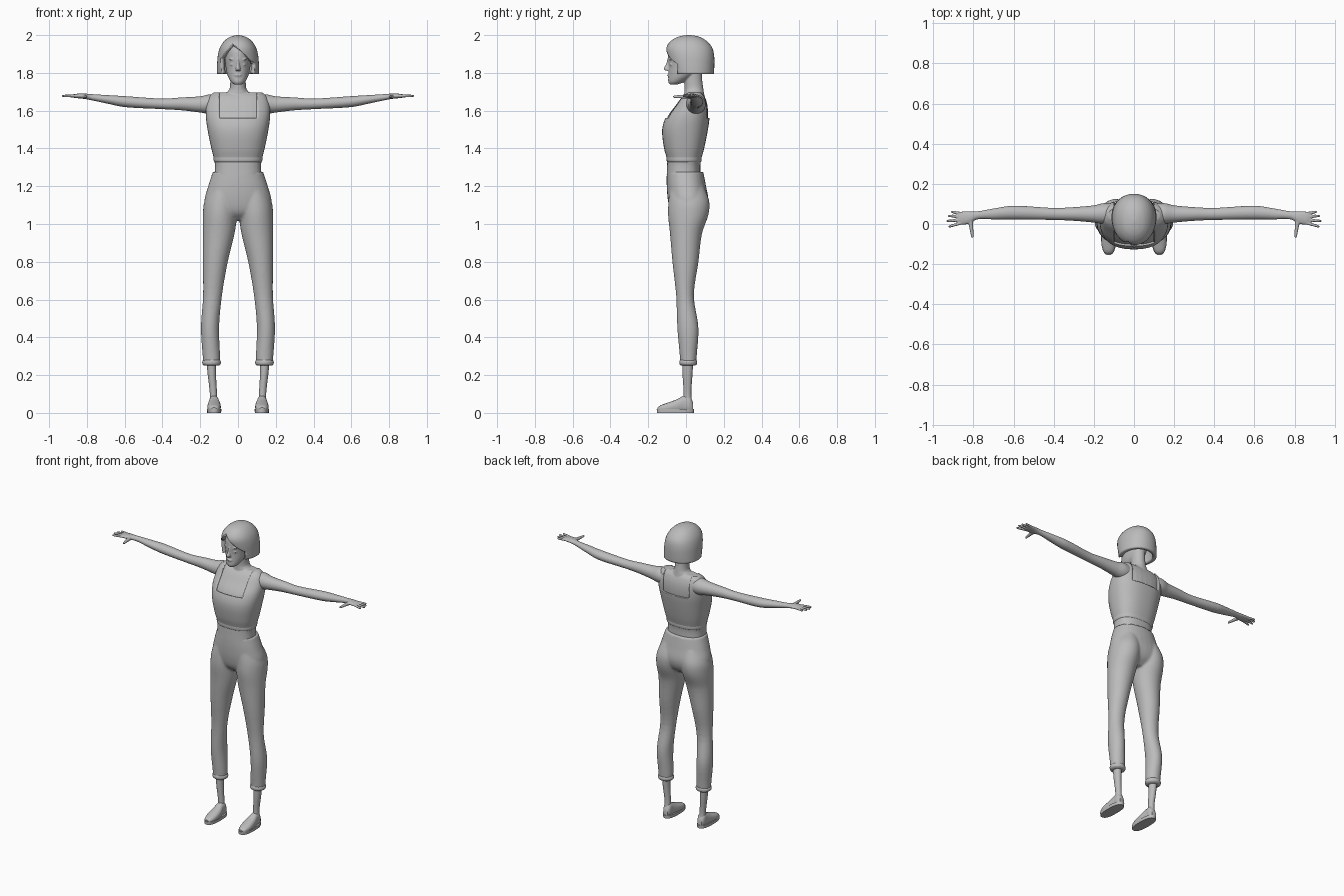
import bpy, bmesh, math
from mathutils import Vector, Matrix

cube = bpy.data.objects.get("Cube")
if cube:
    bpy.data.objects.remove(cube)

grey = bpy.data.materials.new("plain_grey")
grey.use_nodes = True
grey.diffuse_color = (0.5, 0.5, 0.5, 1)
grey.node_tree.nodes["Principled BSDF"].inputs["Base Color"].default_value = (0.5, 0.5, 0.5, 1)


def smooth_rings(rings, steps=5):
    """Hermite interpolation of ring values along the first number."""
    rings = sorted(rings)
    last = len(rings) - 1

    def slope(i, k):
        a, b = rings[max(i - 1, 0)], rings[min(i + 1, last)]
        return (b[k] - a[k]) / (b[0] - a[0])

    out = []
    for i in range(last):
        p, q = rings[i], rings[i + 1]
        d = q[0] - p[0]
        for j in range(steps):
            t = j / steps
            h = t * t * (3 - 2 * t)
            out.append([p[0] + d * t] + [
                p[k] + (q[k] - p[k]) * h
                + d * t * (1 - t) * ((1 - t) * slope(i, k) - t * slope(i + 1, k))
                for k in range(1, len(p))])
    return out + [list(rings[last])]


def loft(bm, rings, axis="Z", side=1, power=2.0, n=32, caps=True, grow=0.0):
    """Rings are (position, centre u, centre v, radius u, radius v)."""
    loops = []
    for t, u, v, ru, rv in smooth_rings(rings):
        loop = []
        for i in range(n):
            c, s = math.cos(math.tau * i / n), math.sin(math.tau * i / n)
            a = u + (ru + grow) * math.copysign(abs(c) ** (2 / power), c)
            b = v + (rv + grow) * math.copysign(abs(s) ** (2 / power), s)
            x, y, z = {"Z": (a, b, t), "X": (t, a, b), "Y": (a, t, b)}[axis]
            loop.append(bm.verts.new((side * x, y, z)))
        loops.append(loop)
    for lo, hi in zip(loops, loops[1:]):
        for i in range(n):
            j = (i + 1) % n
            bm.faces.new((lo[i], lo[j], hi[j], hi[i]))
    if caps:
        bm.faces.new(loops[0][::-1])
        bm.faces.new(loops[-1])


def blob(bm, centre, size):
    bmesh.ops.create_uvsphere(bm, u_segments=16, v_segments=10, radius=1,
                              matrix=Matrix.Translation(centre) @ Matrix.Diagonal((*size, 1)))


def rod(bm, a, b, r1, r2):
    a, b = Vector(a), Vector(b)
    turn = (b - a).to_track_quat("Z", "Y").to_matrix().to_4x4()
    bmesh.ops.create_cone(bm, cap_ends=True, segments=12, radius1=r1, radius2=r2,
                          depth=(b - a).length,
                          matrix=Matrix.Translation((a + b) / 2) @ turn)
    blob(bm, b, (r2, r2, r2))


def finish(name, bm, voxel=0, rounds=4, shell=0, angle=40):
    bmesh.ops.recalc_face_normals(bm, faces=bm.faces[:])
    mesh = bpy.data.meshes.new(name)
    bm.to_mesh(mesh)
    bm.free()
    obj = bpy.data.objects.new(name, mesh)
    bpy.context.collection.objects.link(obj)
    mesh.materials.append(grey)
    bpy.ops.object.select_all(action="DESELECT")
    obj.select_set(True)
    bpy.context.view_layer.objects.active = obj
    if shell:
        mod = obj.modifiers.new("shell", "SOLIDIFY")
        mod.thickness, mod.offset = shell, -1
    if voxel:
        mod = obj.modifiers.new("blend", "REMESH")
        mod.mode, mod.voxel_size, mod.use_smooth_shade = "VOXEL", voxel, True
        mod = obj.modifiers.new("soften", "SMOOTH")
        mod.factor, mod.iterations = 0.5, rounds
    bpy.ops.object.shade_smooth_by_angle(angle=math.radians(angle))
    return obj


def cut(bm, point, normal):
    bmesh.ops.bisect_plane(bm, geom=bm.verts[:] + bm.edges[:] + bm.faces[:],
                           plane_co=point, plane_no=normal, dist=1e-5)


def remove_faces(bm, rule):
    doomed = [f for f in bm.faces if rule(f.calc_center_median())]
    bmesh.ops.delete(bm, geom=doomed, context="FACES")


# Trousers: pelvis and two legs blended together
bm = bmesh.new()
leg = [(.25, .14, .012, .043, .042), (.3, .141, .012, .046, .045), (.45, .148, .01, .048, .056),
       (.62, .135, -.005, .05, .047), (.8, .12, -.003, .066, .069),
       (.95, .102, 0, .084, .085), (1.05, .095, .012, .091, .107),
       (1.12, .088, .015, .09, .108), (1.2, .075, .005, .07, .09)]
for side in (-1, 1):
    loft(bm, leg, side=side)
loft(bm, [(1.02, 0, .01, .1, .05), (1.06, 0, .012, .16, .09), (1.12, 0, .012, .178, .107),
          (1.2, 0, .002, .158, .104), (1.275, 0, -.005, .134, .097)], power=2.2)
finish("trousers", bm, voxel=.007)

# Cuffs, ankles and shoes
for side, label in ((-1, "right"), (1, "left")):
    bm = bmesh.new()
    loft(bm, [(.25, .14, .012, .038, .036), (.257, .14, .012, .047, .045),
              (.272, .14, .012, .049, .047), (.282, .14, .012, .042, .042)], side=side)
    finish(label + "_cuff", bm)
    bm = bmesh.new()
    loft(bm, [(.03, .13, .01, .02, .026), (.1, .13, .008, .019, .02),
              (.2, .138, .008, .022, .026), (.3, .142, .01, .028, .03)], side=side, n=20)
    finish(label + "_ankle", bm)
    bm = bmesh.new()
    loft(bm, [(-.15, .127, .018, .014, .01), (-.135, .127, .022, .026, .018),
              (-.1, .127, .027, .035, .026), (-.05, .126, .036, .034, .035),
              (-.01, .127, .046, .027, .045), (.02, .127, .045, .025, .044),
              (.038, .127, .03, .016, .024)], axis="Y", side=side, power=2.4, n=24)
    finish(label + "_shoe", bm)
    bm = bmesh.new()
    loft(bm, [(0, .126, -.056, .037, .098), (.02, .126, -.056, .038, .099)],
         side=side, power=2.5)
    finish(label + "_sole", bm)

# Upper body skin: chest, neck, head, arms and hands
torso = [(1.26, 0, -.013, .122, .087), (1.31, 0, -.012, .12, .086), (1.34, 0, -.01, .124, .088),
         (1.4, 0, -.01, .139, .104), (1.5, 0, -.005, .159, .119), (1.57, 0, .01, .168, .113),
         (1.63, 0, .03, .166, .09), (1.675, 0, .04, .15, .066), (1.697, 0, .045, .125, .044)]
bm = bmesh.new()
loft(bm, torso[4:], power=2.4, grow=-.007)
loft(bm, [(1.64, 0, .045, .08, .06), (1.695, 0, .043, .06, .052), (1.715, 0, .042, .045, .05),
          (1.76, 0, .038, .041, .048), (1.83, 0, .035, .042, .05)])
loft(bm, [(1.738, 0, -.066, .02, .02), (1.752, 0, -.052, .037, .042),
          (1.785, 0, -.025, .055, .068), (1.83, 0, -.003, .065, .089),
          (1.88, 0, .008, .071, .103), (1.93, 0, .014, .07, .1), (1.97, 0, .018, .045, .065)])
loft(bm, [(1.812, 0, -.097, .013, .014), (1.822, 0, -.101, .013, .018),
          (1.845, 0, -.093, .008, .014), (1.88, 0, -.087, .007, .01)], n=16)
blob(bm, (0, -.09, 1.788), (.02, .01, .005))
blob(bm, (0, -.086, 1.779), (.017, .01, .005))
arm = [(.09, .05, 1.63, .05, .05), (.15, .052, 1.634, .052, .052), (.2, .05, 1.633, .043, .043),
       (.3, .05, 1.636, .034, .034), (.4, .05, 1.636, .03, .028), (.6, .057, 1.648, .034, .029),
       (.7, .05, 1.661, .027, .022), (.78, .043, 1.672, .02, .016),
       (.82, .032, 1.677, .03, .014), (.86, .029, 1.678, .033, .011),
       (.876, .029, 1.678, .027, .008)]
fingers = [(.052, .906, .061), (.037, .921, .04), (.021, .928, .015), (.005, .918, -.012)]
for side in (-1, 1):
    loft(bm, arm, axis="X", side=side)
    for y, tip_x, tip_y in fingers:
        rod(bm, (side * .86, y, 1.678), (side * tip_x, tip_y, 1.678), .0085, .0065)
    rod(bm, (side * .815, .02, 1.675), (side * .805, -.062, 1.674), .013, .007)
    blob(bm, (side * .028, -.077, 1.844), (.014, .01, .006))
    blob(bm, (side * .029, -.078, 1.872), (.018, .012, .006))
finish("upper_body_skin", bm, voxel=.004, rounds=3)

# Sleeveless top with a square neckline front and back
bm = bmesh.new()
loft(bm, torso, power=2.4, n=48, grow=.002)
for point, normal in (((.1, 0, 0), (1, 0, 0)), ((-.1, 0, 0), (1, 0, 0)), ((0, 0, 1.56), (0, 0, 1))):
    cut(bm, point, normal)
remove_faces(bm, lambda c: abs(c.x) < .1 and c.z > 1.56)
finish("sleeveless_top", bm, shell=.012)

# Hem fold around the waist of the top
bm = bmesh.new()
loft(bm, [(1.325, 0, -.01, .12, .085), (1.332, 0, -.01, .127, .091), (1.345, 0, -.01, .129, .093),
          (1.36, 0, -.01, .128, .092)], power=2.4, n=48)
finish("hem_fold", bm)

# Bobbed hair with a parted fringe
bm = bmesh.new()
loft(bm, [(1.795, 0, .035, .112, .113), (1.84, 0, .03, .111, .12), (1.89, 0, .024, .107, .125),
          (1.93, 0, .018, .097, .122), (1.96, 0, .015, .08, .104), (1.983, 0, .014, .056, .074),
          (1.995, 0, .014, .03, .042), (2.0, 0, .014, .008, .01)], power=2.15, n=56, caps=False)
bmesh.ops.holes_fill(bm, edges=[e for e in bm.edges if e.is_boundary and e.verts[0].co.z > 1.99],
                     sides=0)
part = Vector((-.03, 0, 1.957))
slopes = (Vector((1, 0, 1.1)), Vector((-1.3, 0, 1)))
for normal in slopes:
    cut(bm, part, normal)
cut(bm, (0, -.045, 0), (0, 1, 0))
remove_faces(bm, lambda c: c.y < -.045 and all((c - part).dot(s) < 0 for s in slopes))
finish("bobbed_hair", bm, shell=.024, angle=50)
